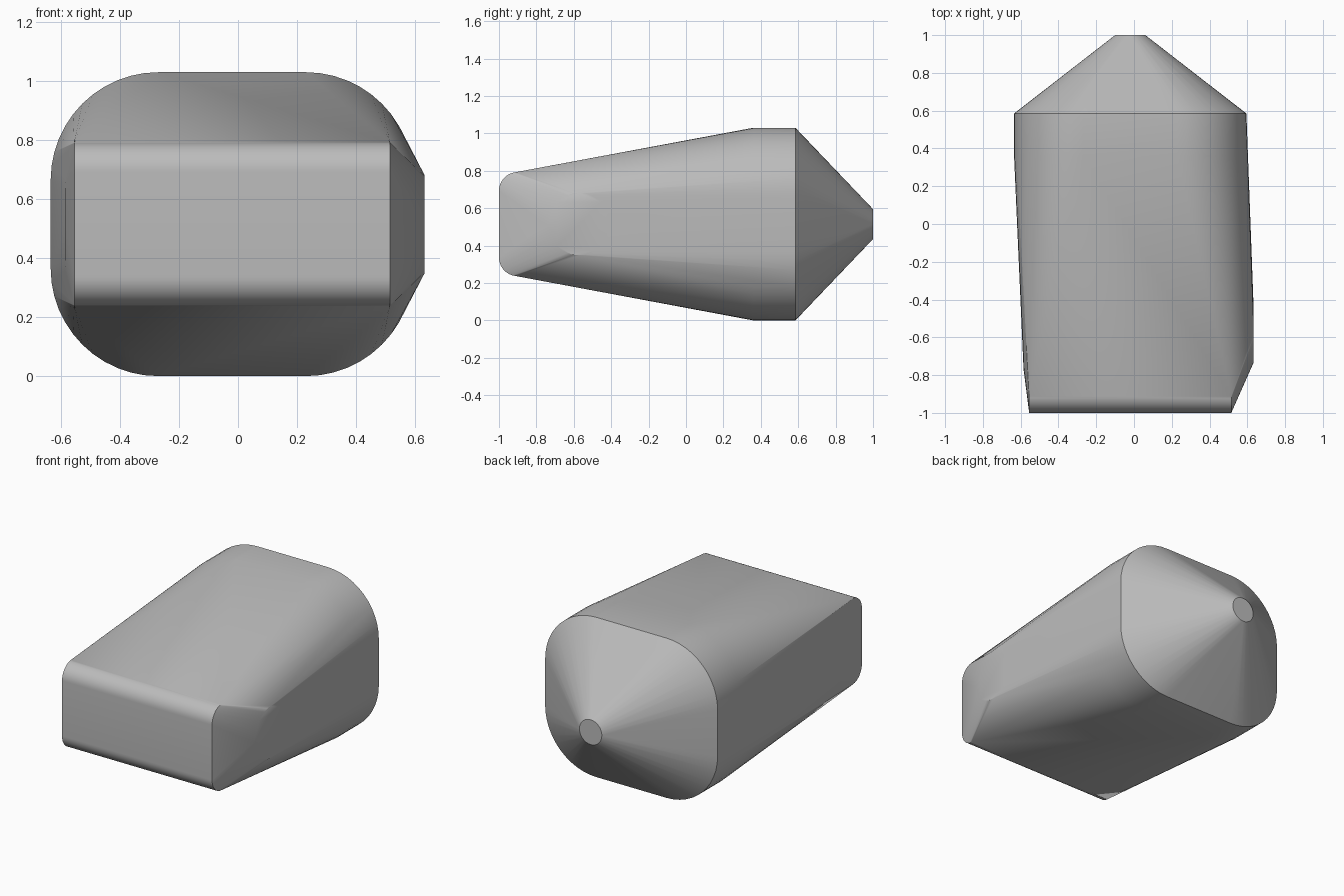
import bpy, bmesh
from math import sin, cos, pi, radians
from mathutils import Vector

cube = bpy.data.objects.get("Cube")
if cube:
    bpy.data.objects.remove(cube, do_unlink=True)

grey = bpy.data.materials.new("plain grey")
grey.use_nodes = True
colour = (0.5, 0.5, 0.5, 1)
grey.diffuse_color = colour
grey.node_tree.nodes["Principled BSDF"].inputs["Base Color"].default_value = colour

CX, CZ = -0.02, 0.515


def rounded(half_u, half_v, radius, steps=12):
    """Outline of a rounded rectangle; a circle when both halves equal the radius."""
    pts = []
    for corner, (su, sv) in enumerate([(1, 1), (-1, 1), (-1, -1), (1, -1)]):
        for i in range(steps + 1):
            a = (corner + i / steps) * pi / 2
            pts.append((su * (half_u - radius) + radius * cos(a),
                        sv * (half_v - radius) + radius * sin(a)))
    return pts


def across_y(outline, y):
    return [Vector((CX + u, y, CZ + v)) for u, v in outline]


def across_x(outline, x, y):
    return [Vector((x, y + u, CZ + v)) for u, v in outline]


# Rear body block, tail tip, front slab and the two side discs
body = rounded(0.615, 0.515, 0.365)
points = across_y(body, 0.36) + across_y(body, 0.585)
points += across_y(rounded(0.08, 0.08, 0.08, 8), 1.0)
slab = rounded(0.1, 0.278, 0.1)
points += across_x(slab, -0.555, -0.9) + across_x(slab, 0.515, -0.9)
disc = rounded(0.167, 0.167, 0.167, 8)
points += across_x(disc, 0.632, -0.57) + across_x(disc, -0.585, -0.6)

# Stretch one skin around all of the sections
bm = bmesh.new()
for p in points:
    bm.verts.new(p)
bmesh.ops.remove_doubles(bm, verts=bm.verts[:], dist=0.0005)
bmesh.ops.convex_hull(bm, input=bm.verts[:])
bmesh.ops.delete(bm, geom=[v for v in bm.verts if not v.link_faces], context='VERTS')
bmesh.ops.dissolve_limit(bm, angle_limit=radians(0.3), verts=bm.verts[:], edges=bm.edges[:])
bmesh.ops.recalc_face_normals(bm, faces=bm.faces[:])

mesh = bpy.data.meshes.new("body_shell")
bm.to_mesh(mesh)
bm.free()
mesh.materials.append(grey)
shell = bpy.data.objects.new("body_shell", mesh)
bpy.context.collection.objects.link(shell)

bpy.ops.object.select_all(action='DESELECT')
shell.select_set(True)
bpy.context.view_layer.objects.active = shell
bpy.ops.object.shade_smooth_by_angle(angle=radians(30))
